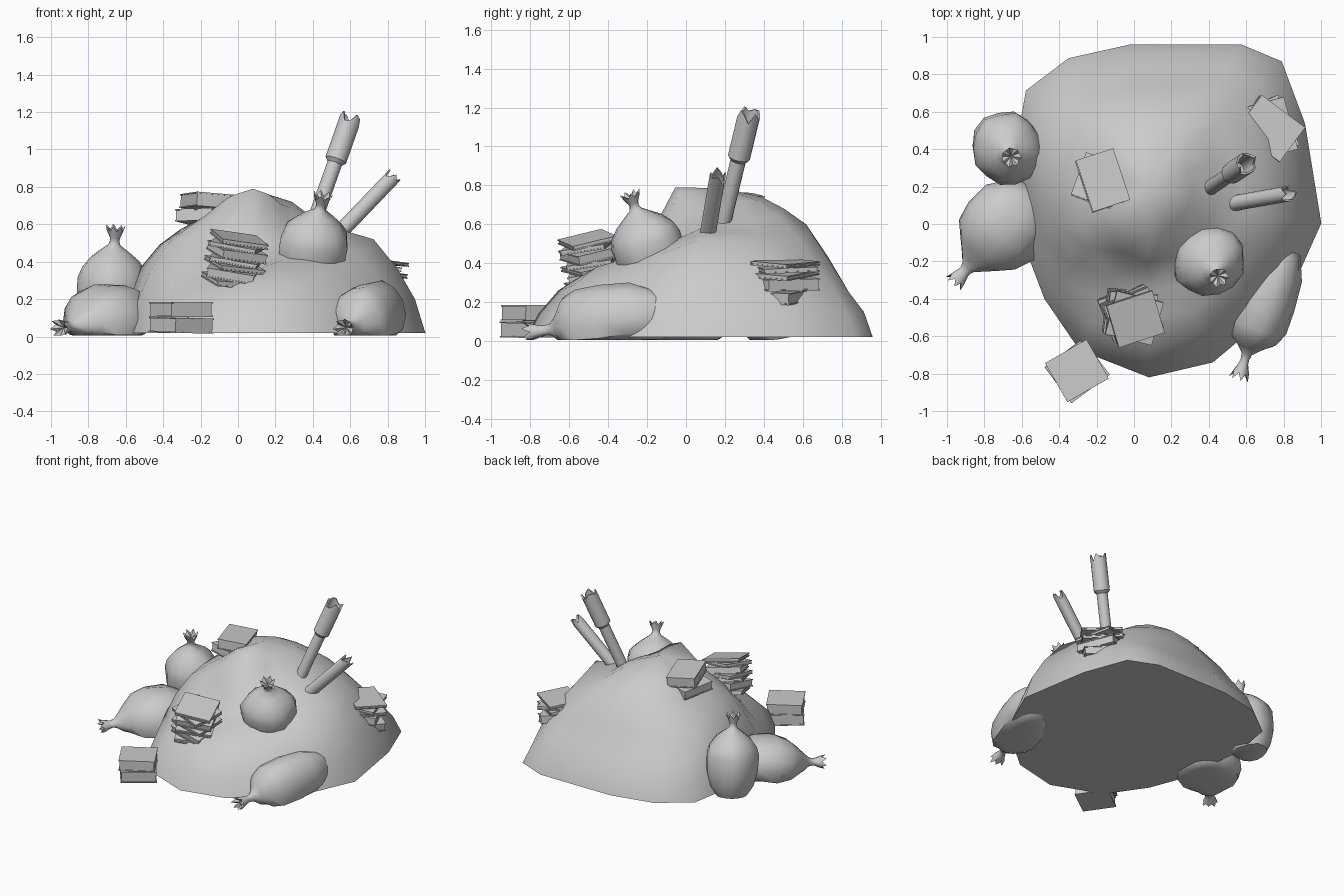
import bpy, bmesh, math, random
from mathutils import Vector, Matrix, Euler

if "Cube" in bpy.data.objects:
    bpy.data.objects.remove(bpy.data.objects["Cube"])

random.seed(7)


def make_object(name, bm, angle=None):
    bmesh.ops.recalc_face_normals(bm, faces=bm.faces)
    me = bpy.data.meshes.new(name)
    bm.to_mesh(me)
    bm.free()
    ob = bpy.data.objects.new(name, me)
    bpy.context.collection.objects.link(ob)
    if angle:
        bpy.ops.object.select_all(action='DESELECT')
        ob.select_set(True)
        bpy.context.view_layer.objects.active = ob
        bpy.ops.object.shade_smooth_by_angle(angle=math.radians(angle))
    return ob


def skin(bm, rings):
    """Bridge rings of equal length and cap the first one."""
    vs = [[bm.verts.new(p) for p in r] for r in rings]
    n = len(vs[0])
    for a, b in zip(vs, vs[1:]):
        for i in range(n):
            j = (i + 1) % n
            bm.faces.new((a[i], a[j], b[j], b[i]))
    bm.faces.new(vs[0])
    return vs


def aim(base, tip):
    d = Vector(tip) - Vector(base)
    m = Matrix.Translation(base) @ d.to_track_quat('Z', 'Y').to_matrix().to_4x4()
    return m, d.length


# Mound: 17 spokes, each with an angle, a footprint radius and a height profile
centre = Vector((0.08, 0.2, 0.785))
angles = [-12, 22, 43.3, 57, 77, 98, 122, 142, 165, 186, 207, 227, 247, 270, 290, 309, 328]
radii = [.942, .9, .976, .906, .78, .766, .81, .835, .74, .69, .74, .82, .95, 1.02, 1.0, .94, .93]
steps = [.94, .84, .7, .55, .4, .25]
heights = [
    (.20, .36, .52, .56, .60, .69), (.18, .33, .48, .55, .62, .72),
    (.14, .26, .40, .54, .64, .72), (.15, .25, .42, .56, .66, .72),
    (.15, .24, .43, .60, .68, .74), (.15, .24, .43, .58, .68, .74),
    (.15, .25, .42, .56, .66, .73), (.15, .28, .43, .55, .65, .73),
    (.20, .37, .49, .57, .63, .71), (.20, .38, .50, .57, .63, .71),
    (.18, .34, .49, .57, .64, .72), (.14, .21, .37, .53, .64, .74),
    (.14, .23, .29, .35, .56, .76), (.14, .26, .35, .37, .50, .79),
    (.15, .28, .38, .42, .50, .76), (.16, .30, .40, .46, .52, .71),
    (.18, .32, .44, .51, .55, .69)]
bm = bmesh.new()
rings = []
for k, t in enumerate([1.0] + steps):
    ring = []
    for i, r in enumerate(radii):
        a = math.radians(angles[i])
        z = .02 if k == 0 else heights[i][k - 1]
        ring.append((centre.x + r * t * math.cos(a), centre.y + r * t * math.sin(a), z))
    rings.append(ring)
vs = skin(bm, rings)
top = bm.verts.new(centre)
for i in range(len(radii)):
    bm.faces.new((vs[-1][i], vs[-1][(i + 1) % len(radii)], top))
make_object("rubbish_mound", bm, 60)


# Tied bags: lumpy lathe with a pinched neck and a ragged flared end
def bag(name, base, tip, width, depth, body):
    m, length = aim(base, tip)
    bm = bmesh.new()
    n = 14
    lump = [random.uniform(.94, 1.06) for _ in range(n)]
    rings = []
    for t, r in body + [(.82, .17), (.86, .13), (.89, .15)]:
        ring = []
        for i in range(n):
            a = i * math.tau / n
            k = r * lump[i] * random.uniform(.97, 1.03)
            ring.append(m @ Vector((width * k * math.cos(a), depth * k * math.sin(a), t * length)))
        rings.append(ring)
    flare = []
    for i in range(n):
        a = i * math.tau / n
        r, t = ((.055, 1.0) if i % 2 else (.045, .95))
        flare.append(m @ Vector((r * math.cos(a), r * math.sin(a), t * length)))
    rings.append(flare)
    for ring in rings:
        for p in ring:
            p.z = max(p.z, .005)
    vs = skin(bm, rings)
    hub = bm.verts.new(m @ Vector((0, 0, .92 * length)))
    for i in range(n):
        bm.faces.new((vs[-1][i], vs[-1][(i + 1) % n], hub))
    make_object(name, bm, 50)


upright = [(0, .6), (.12, .84), (.3, .98), (.5, 1), (.6, .9), (.69, .68), (.76, .42)]
lying = [(0, .35), (.08, .66), (.22, .93), (.42, 1), (.58, .85), (.68, .58), (.76, .34)]
blunt = [(0, .35), (.1, .7), (.25, .95), (.45, 1.03), (.62, .97), (.71, .78), (.77, .4)]
bag("left_upright_bag", (-.695, .44, .01), (-.655, .355, .595), .19, .2, upright)
bag("left_lying_bag", (-.53, .17, .13), (-.965, -.32, .04), .23, .19, lying)
bag("right_lying_bag", (.80, -.07, .14), (.56, -.83, .04), .175, .19, blunt)
bag("middle_upright_bag", (.365, -.12, .27), (.455, -.29, .765), .195, .185, upright)


# Stacks of books: page block between two thin covers, loosely turned
def stack(name, foot, tilt, angle, spread, size, thicknesses):
    bm = bmesh.new()
    m = Matrix.Translation(foot) @ Euler([math.radians(d) for d in tilt]).to_matrix().to_4x4()
    z = 0
    for i, h in enumerate(thicknesses):
        turn = math.radians(angle + spread * (1, -1)[i % 2] * random.uniform(.4, 1))
        wobble = Euler((random.uniform(-.03, .03), random.uniform(-.03, .03), turn))
        book = m @ Matrix.Translation((0, 0, z)) @ wobble.to_matrix().to_4x4()
        c = .007
        for lo, hi, inset in ((0, c, 0), (c, h - c, .01), (h - c, h, 0)):
            shift = Matrix.Translation((0, 0, (lo + hi) / 2))
            sc = Matrix.Diagonal((size[0] - inset, size[1] - inset, hi - lo, 1))
            bmesh.ops.create_cube(bm, size=1, matrix=book @ shift @ sc)
        z += h + .004
    make_object(name, bm)


stack("ground_book_stack", (-.305, -.785, .02), (0, 0, 0), 33, 5, (.255, .24), (.08, .08))
stack("front_book_stack", (-.035, -.465, .285), (10, 10, 0), 8, 24, (.26, .24),
      (.03, .05, .025, .025, .05, .025, .025))
stack("top_book_stack", (-.17, .22, .61), (-5, 2, 0), -20, 0, (.27, .24), (.065,))
stack("top_book", (-.17, .23, .685), (-5, 2, 0), 17, 2, (.21, .29), (.075,))
stack("right_book_stack", (.71, .51, .205), (0, 6, 0), 35, 25, (.23, .29),
      (.06, .06, .025, .025, .02))


# Broken pipes: hollow 12-sided tubes with a ragged rim
def pipe(name, base, tip, profile, jag):
    m, length = aim(base, tip)
    bm = bmesh.new()
    n = 12
    cut = [random.uniform(-jag, 0) * (i % 3 != 0) for i in range(n)]
    end_r = profile[-1][1]
    rows = [(t, r, 0) for t, r in profile]
    rows[-1] = (1, end_r, 1)
    rows += [(1, end_r * .8, 1), (.7, end_r * .8, 0)]
    rings = [[m @ Vector((r * math.cos(i * math.tau / n), r * math.sin(i * math.tau / n),
                          t * length + cut[i] * j)) for i in range(n)] for t, r, j in rows]
    vs = skin(bm, rings)
    bm.faces.new(vs[-1])
    make_object(name, bm, 40)


pipe("tall_broken_pipe", (.395, .185, .58), (.608, .33, 1.185),
     [(0, .04), (.57, .04), (.6, .058), (1, .058)], .06)
pipe("short_broken_pipe", (.50, .105, .51), (.84, .165, .865), [(0, .042), (1, .042)], .06)
